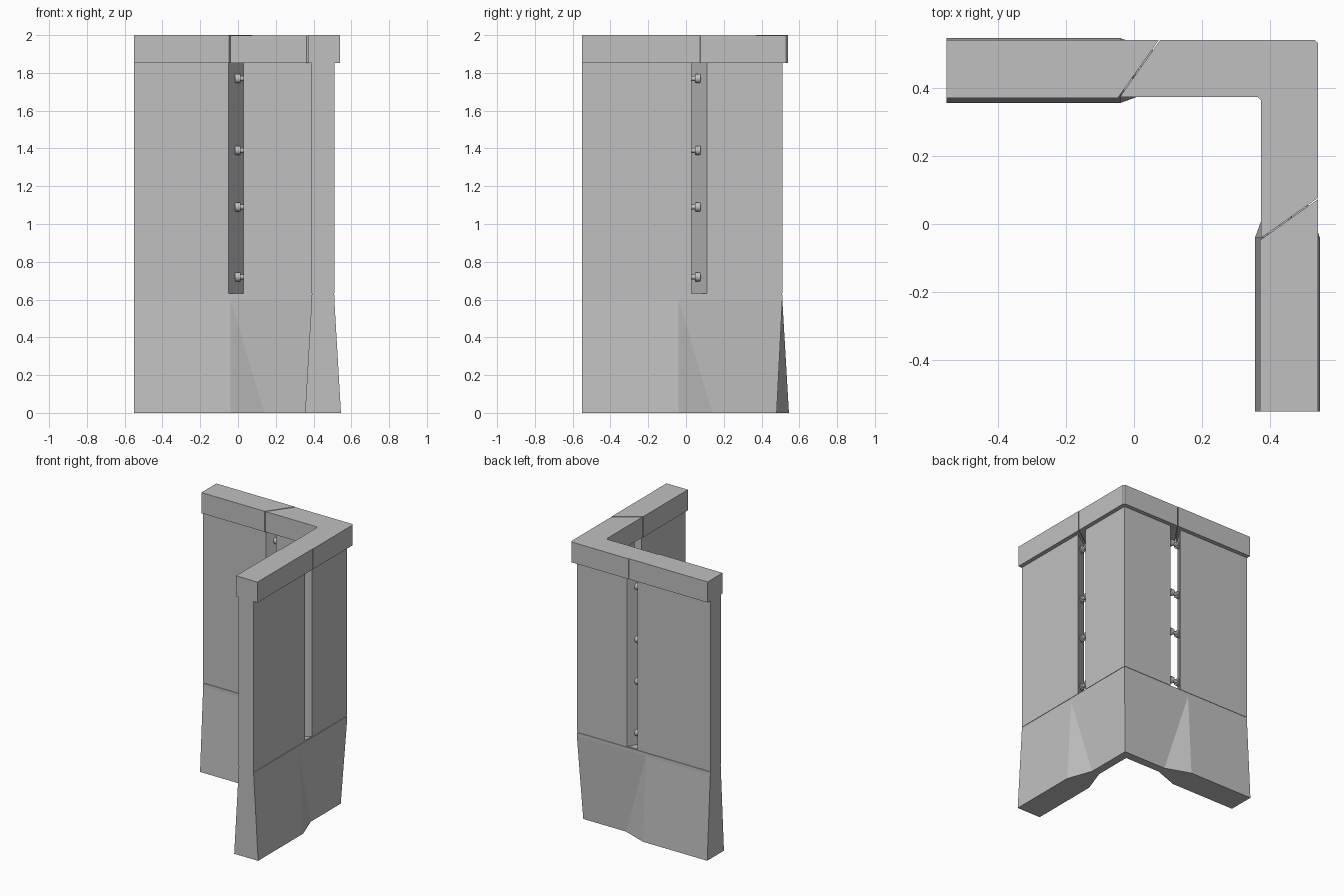
import bpy, bmesh, math
from mathutils import Matrix, Vector

if "Cube" in bpy.data.objects:
    bpy.data.objects.remove(bpy.data.objects["Cube"])

concrete = bpy.data.materials.new("pale_grey")
concrete.diffuse_color = (0.53, 0.53, 0.53, 1)
concrete.use_nodes = True
concrete.node_tree.nodes["Principled BSDF"].inputs["Base Color"].default_value = concrete.diffuse_color
C = 0.45  # centre line of both wall arms


def finish(name, bm):
    bmesh.ops.recalc_face_normals(bm, faces=bm.faces)
    mesh = bpy.data.meshes.new(name)
    bm.to_mesh(mesh)
    bm.free()
    mesh.materials.append(concrete)
    ob = bpy.data.objects.new(name, mesh)
    bpy.context.collection.objects.link(ob)
    return ob


def swap(pts):
    """Reflect a plan across the diagonal of the corner."""
    return [(y, x) for x, y in reversed(pts)]


def loft(name, rings):
    """Skin a stack of (z, plan points) rings and close both ends."""
    bm = bmesh.new()
    loops = [[bm.verts.new((x, y, z)) for x, y in pts] for z, pts in rings]
    n = len(loops[0])
    for a, b in zip(loops, loops[1:]):
        for i in range(n):
            j = (i + 1) % n
            bm.faces.new((a[i], a[j], b[j], b[i]))
    bm.faces.new(loops[0])
    bm.faces.new(loops[-1])
    bmesh.ops.remove_doubles(bm, verts=bm.verts, dist=1e-5)
    return finish(name, bm)


def prism(name, pts, z0, z1):
    return loft(name, [(z0, pts), (z1, pts)])


def foot_ring(wide, narrow, turn):
    """L-shaped plan, wide along the arms and narrow round the corner."""
    stations = [(-0.55, wide), (-0.04, wide), (turn, narrow)]
    outer = [(s, C + w) for s, w in stations]
    inner = [(s, C - w) for s, w in stations]
    return (outer + [(C + narrow, C + narrow)] + swap(outer)
            + swap(inner[::-1]) + [(C - narrow, C - narrow)] + inner[::-1])


# Foot: flared arms twisting into a pinched corner, with a seam on top
body = foot_ring(0.06, 0.06, -0.04)
seam = foot_ring(0.057, 0.057, -0.04)
loft("foot", [(0, foot_ring(0.095, 0.03, 0.14)), (0.6, body), (0.624, body),
              (0.625, seam), (0.632, seam)])

# Arm panels with slanted inner ends, and their caps
panel = [(-0.55, 0.39), (-0.05, 0.39), (0.03, 0.51), (-0.55, 0.51)]
cap = [(-0.55, 0.37), (-0.047, 0.37), (0.073, 0.54), (-0.55, 0.54)]
for side, fn in (("left", list), ("right", swap)):
    prism(side + "_panel", fn(panel), 0.631, 1.855)
    prism(side + "_cap", fn(cap), 1.852, 2.0)

# Corner panel and corner cap
edge = [(0.03, 0.39), (0.11, 0.51), (0.51, 0.51)]
prism("corner_panel", edge + swap(edge[:2]) + [(0.39, 0.39)], 0.631, 1.855)
edge = [(0.363, 0.373), (-0.041, 0.373), (0.077, 0.54), (0.53, 0.54)]
prism("corner_cap", edge + swap(edge), 1.852, 1.998)

# Tie rods with a collar at each end, bridging the slanted slots
for side in ("left", "right"):
    for i, z in enumerate((0.72, 1.09, 1.39, 1.77)):
        bm = bmesh.new()
        for x, r, depth in ((0.03, 0.013, 0.16), (-0.002, 0.024, 0.03),
                            (0.062, 0.024, 0.03)):
            m = Matrix.Translation((x, C, z)) @ Matrix.Rotation(math.pi / 2, 4, 'Y')
            bmesh.ops.create_cone(bm, cap_ends=True, segments=12, radius1=r,
                                  radius2=r, depth=depth, matrix=m)
        if side == "right":
            for v in bm.verts:
                v.co = Vector((v.co.y, v.co.x, v.co.z))
        ob = finish(f"{side}_tie_rod_{i + 1}", bm)
        bpy.context.view_layer.objects.active = ob
        ob.select_set(True)
        bpy.ops.object.shade_smooth_by_angle(angle=math.radians(40))
        ob.select_set(False)
